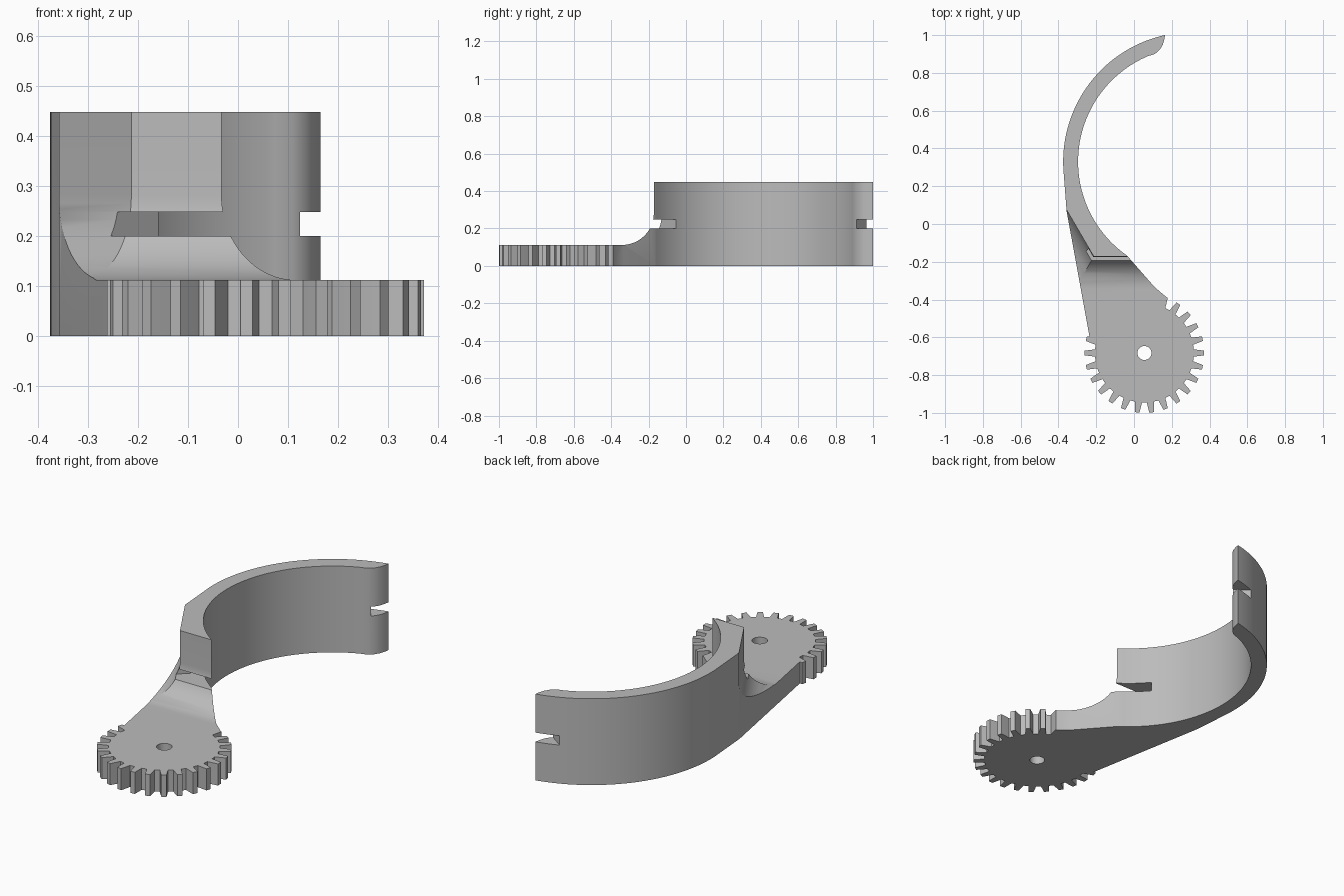
import bpy, bmesh, math
from mathutils import Vector

cube = bpy.data.objects.get("Cube")
if cube:
    bpy.data.objects.remove(cube, do_unlink=True)

grey = bpy.data.materials.new("light_grey")
grey.use_nodes = True
colour = (0.5, 0.5, 0.5, 1)
grey.diffuse_color = colour
grey.node_tree.nodes["Principled BSDF"].inputs["Base Color"].default_value = colour


def prism(name, outline, base, sweep):
    """Extrude a flat 3D outline along a vector."""
    bm = bmesh.new()
    face = bm.faces.new([bm.verts.new(p) for p in outline])
    base_geo = bmesh.ops.extrude_face_region(bm, geom=[face], use_keep_orig=True)
    moved = [v for v in base_geo["geom"] if isinstance(v, bmesh.types.BMVert)]
    bmesh.ops.translate(bm, verts=moved, vec=sweep)
    bmesh.ops.translate(bm, verts=bm.verts, vec=base)
    bmesh.ops.recalc_face_normals(bm, faces=bm.faces)
    mesh = bpy.data.meshes.new(name)
    bm.to_mesh(mesh)
    bm.free()
    obj = bpy.data.objects.new(name, mesh)
    mesh.materials.append(grey)
    bpy.context.collection.objects.link(obj)
    return obj


def upright(name, points, low, high):
    return prism(name, [(x, y, 0) for x, y in points], (0, 0, low), (0, 0, high - low))


def arc(centre, radius, start, end, steps):
    angles = [math.radians(start + (end - start) * i / steps) for i in range(steps + 1)]
    return [(centre[0] + radius * math.cos(a), centre[1] + radius * math.sin(a)) for a in angles]


def combine(target, tool, operation):
    mod = target.modifiers.new(tool.name, 'BOOLEAN')
    mod.operation, mod.object, mod.solver = operation, tool, 'EXACT'
    bpy.context.view_layer.objects.active = target
    bpy.ops.object.modifier_apply(modifier=mod.name)
    bpy.data.objects.remove(tool, do_unlink=True)


GEAR = (0.055, -0.683)
RING = (0.311, 0.33)
ARM_Z, TOP_Z, FILLET = 0.112, 0.448, 0.17

# Curved wall and arm in one outline, full height
outline = arc(RING, 0.686, 102.3, 184, 48)
outline += [(-0.357, 0.07), (-0.235, -0.6), GEAR, (0.175, -0.39), (0.11, -0.335)]
outline += arc(RING, 0.607, 235, 113, 64)
outline += [(0.11, 0.9), (0.136, 0.922), (0.152, 0.948), (0.16, 0.975)]
bracket = upright("gear_lever", outline, 0, TOP_Z)


# Hollow out above the arm with a concave fillet against each wall face
def fillet_cutter(name, origin, along, outward, length):
    profile = arc((FILLET, ARM_Z + FILLET), FILLET, 180, 270, 16)
    profile += [(1, ARM_Z), (1, 1), (0, 1)]
    points = [Vector((*origin, 0)) + Vector((*outward, 0)) * d + Vector((0, 0, z)) for d, z in profile]
    start = Vector((*along, 0)) * (-length / 2)
    return prism(name, points, start, Vector((*along, 0)) * length)


wall = Vector((-0.137, 0.235)).normalized()
combine(bracket, fillet_cutter("front_fillet", (0, -0.172), (1, 0), (0, -1), 2), 'DIFFERENCE')
combine(bracket, fillet_cutter("side_fillet", (-0.217, -0.165), wall, (-wall.y, wall.x), 2), 'DIFFERENCE')

# Slots at both ends of the wall
slots = {
    "hinge_slot": [(-0.05, 0.049), (0.1, -0.05), (0, -0.4), (-0.45, -0.4), (-0.43, -0.31)],
    "tip_slot": [(0.197, 0.86), (0.4, 0.9), (0.4, 1.1), (0, 1.1), (-0.027, 1.02)],
}
for name, points in slots.items():
    combine(bracket, upright(name, points, 0.2, 0.248), 'DIFFERENCE')

# Gear with tapered teeth
teeth = 26
tooth = [(-0.3, 0.262), (-0.24, 0.285), (-0.16, 0.317), (0.16, 0.317), (0.24, 0.285), (0.3, 0.262)]
rim = []
for i in range(teeth):
    for step, radius in tooth:
        a = (i + step) * math.tau / teeth
        rim.append((GEAR[0] + radius * math.cos(a), GEAR[1] + radius * math.sin(a)))
combine(bracket, upright("gear", rim, 0, ARM_Z), 'UNION')

# Axle hole
combine(bracket, upright("axle_hole", arc(GEAR, 0.037, 0, 348.75, 31), -0.1, 0.3), 'DIFFERENCE')

bpy.ops.object.select_all(action='DESELECT')
bracket.select_set(True)
bpy.context.view_layer.objects.active = bracket
bpy.ops.object.shade_smooth_by_angle(angle=math.radians(25))
